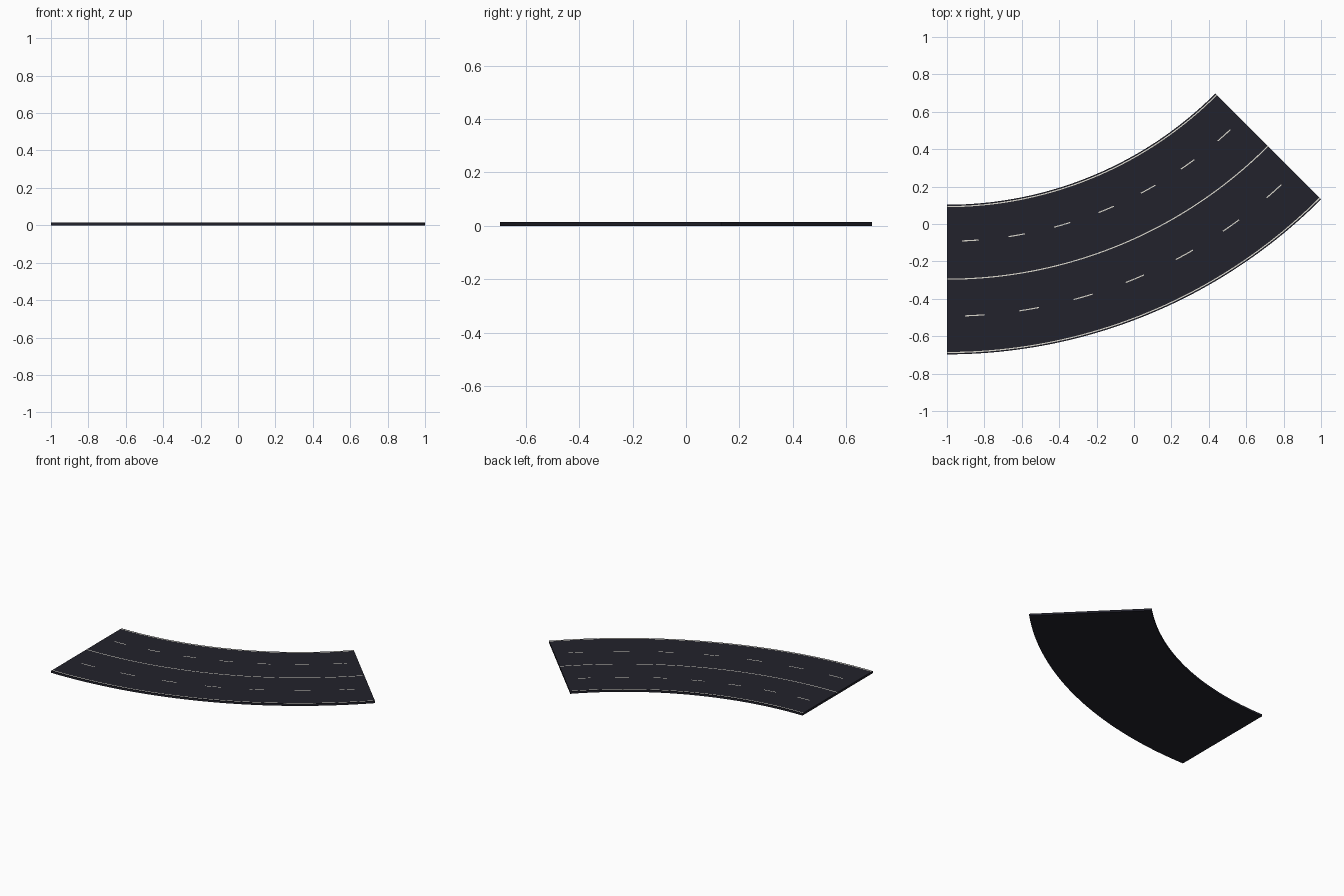
import bpy, bmesh, math

if "Cube" in bpy.data.objects:
    bpy.data.objects.remove(bpy.data.objects["Cube"])

CY, R_IN, R_OUT, H = 2.131, 2.028, 2.828, 0.015   # arc centre, radii, thickness
LW = 0.006                                        # painted line width
SWEEP, PERIODS = math.radians(45), 7


def material(name, rgb):
    m = bpy.data.materials.new(name)
    m.diffuse_color = (*rgb, 1)
    m.use_nodes = True
    m.node_tree.nodes["Principled BSDF"].inputs["Base Color"].default_value = m.diffuse_color
    return m


asphalt = material("dark asphalt", (0.016, 0.016, 0.025))
paint = material("off white paint", (0.72, 0.70, 0.62))

# Radial breaks: the road surface is cut along both sides of each line
solid = [R_IN + 0.010, 2.426, R_OUT - 0.010]
dashed = [2.223, 2.624]
radii = sorted([R_IN, R_OUT] + [r + s * LW / 2 for r in solid + dashed for s in (-1, 1)])

# Angular breaks: seven repeats, with a dash between 0.324 and 0.682 of each
steps = [0, 0.162, 0.324, 0.503, 0.682, 0.841]
angles = [(k + s) / PERIODS * SWEEP for k in range(PERIODS) for s in steps] + [SWEEP]


def point(r, a, z):
    return (-1 + r * math.sin(a), CY - r * math.cos(a), z)


bm = bmesh.new()
top = [[bm.verts.new(point(r, a, H)) for r in radii] for a in angles]

# Road surface with painted lines chosen by radius and angle
for i in range(len(angles) - 1):
    in_dash = i % len(steps) in (2, 3)
    for j in range(len(radii) - 1):
        f = bm.faces.new((top[i][j], top[i][j + 1], top[i + 1][j + 1], top[i + 1][j]))
        mid = (radii[j] + radii[j + 1]) / 2
        on = lambda lines: any(abs(mid - r) < LW / 2 for r in lines)
        f.material_index = int(on(solid) or (in_dash and on(dashed)))

# Sides and underside
outline = [e for e in bm.edges if e.is_boundary]
walls = bmesh.ops.extrude_edge_only(bm, edges=outline)["geom"]
for v in walls:
    if isinstance(v, bmesh.types.BMVert):
        v.co.z = 0
for f in walls:
    if isinstance(f, bmesh.types.BMFace):
        f.material_index = 0
rim = [e for e in bm.edges if e.is_boundary]
for f in bmesh.ops.contextual_create(bm, geom=rim)["faces"]:
    f.material_index = 0
bmesh.ops.recalc_face_normals(bm, faces=bm.faces)

mesh = bpy.data.meshes.new("curved_road")
bm.to_mesh(mesh)
bm.free()
mesh.materials.append(asphalt)
mesh.materials.append(paint)
road = bpy.data.objects.new("curved_road", mesh)
bpy.context.collection.objects.link(road)

# Smooth curved sides, sharp rims
bpy.context.view_layer.objects.active = road
road.select_set(True)
bpy.ops.object.shade_smooth_by_angle(angle=math.radians(30))
